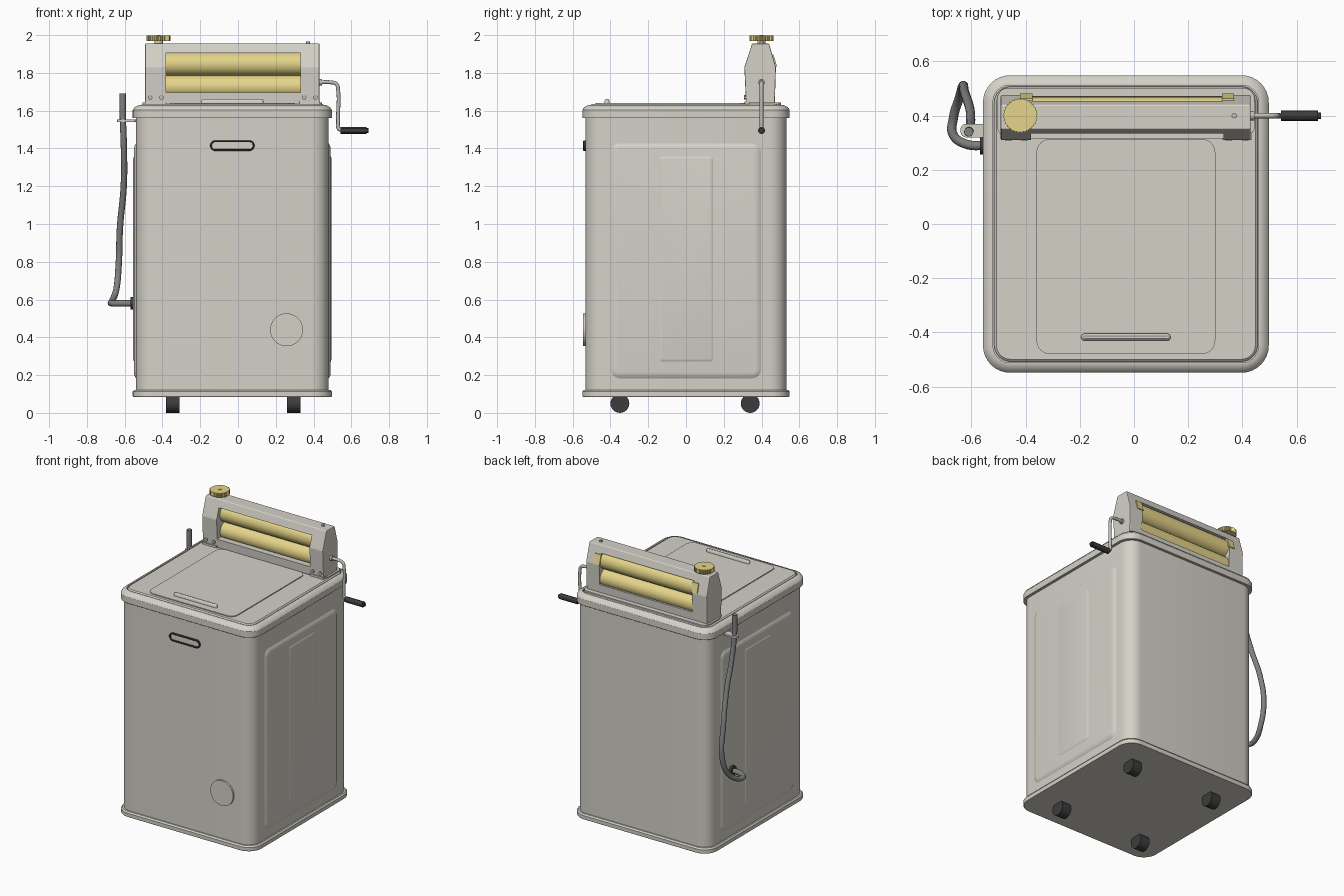
import bpy, bmesh, math
from mathutils import Matrix, Vector

if "Cube" in bpy.data.objects:
    bpy.data.objects.remove(bpy.data.objects["Cube"])


def material(name, r, g, b):
    m = bpy.data.materials.new(name)
    m.use_nodes = True
    m.diffuse_color = (r, g, b, 1)
    m.node_tree.nodes["Principled BSDF"].inputs["Base Color"].default_value = (r, g, b, 1)
    return m


ENAMEL = material("warm grey enamel", 0.66, 0.64, 0.575)
METAL = material("grey metal", 0.52, 0.51, 0.48)
YELLOW = material("pale yellow", 0.78, 0.66, 0.25)
HOSE = material("hose grey", 0.22, 0.22, 0.225)
BLACK = material("black rubber", 0.045, 0.045, 0.045)

# Local frames whose z axis points out of each face
UP = Matrix.Identity(4)
LEFT = Matrix(((0, 0, 1, 0), (1, 0, 0, 0), (0, 1, 0, 0), (0, 0, 0, 1)))
RIGHT = Matrix(((0, 0, -1, 0), (-1, 0, 0, 0), (0, 1, 0, 0), (0, 0, 0, 1)))
FRONT = Matrix(((1, 0, 0, 0), (0, 0, -1, 0), (0, 1, 0, 0), (0, 0, 0, 1)))


def finish(name, bm, mat, smooth=True):
    bmesh.ops.recalc_face_normals(bm, faces=bm.faces)
    mesh = bpy.data.meshes.new(name)
    bm.to_mesh(mesh)
    bm.free()
    ob = bpy.data.objects.new(name, mesh)
    bpy.context.collection.objects.link(ob)
    mesh.materials.append(mat)
    bpy.ops.object.select_all(action="DESELECT")
    ob.select_set(True)
    bpy.context.view_layer.objects.active = ob
    if smooth:
        bpy.ops.object.shade_smooth_by_angle(angle=math.radians(30))
    return ob


def loft(name, mat, center, size, radius, rings, frame=UP, closed=False):
    """Rounded rectangle swept through (inset, height) rings."""
    bm = bmesh.new()
    loops = []
    for inset, h in rings:
        hx, hy = size[0] / 2 - inset, size[1] / 2 - inset
        r = min(max(radius - inset, 0.004), hx, hy)
        loop = []
        for k, (sx, sy) in enumerate(((1, 1), (-1, 1), (-1, -1), (1, -1))):
            for i in range(9):
                a = math.pi / 2 * (k + i / 8)
                p = Vector((center[0] + sx * (hx - r) + r * math.cos(a),
                            center[1] + sy * (hy - r) + r * math.sin(a), h))
                loop.append(bm.verts.new(frame @ p))
        loops.append(loop)
    pairs = list(zip(loops, loops[1:]))
    if closed:
        pairs.append((loops[-1], loops[0]))
    else:
        bm.faces.new(loops[0][::-1])
        bm.faces.new(loops[-1])
    for a, b in pairs:
        for i in range(len(a)):
            j = (i + 1) % len(a)
            bm.faces.new((a[i], a[j], b[j], b[i]))
    return finish(name, bm, mat)


def rod(name, mat, start, end, radius, sides=24):
    a, b = Vector(start), Vector(end)
    d = b - a
    bm = bmesh.new()
    bmesh.ops.create_cone(bm, cap_ends=True, segments=sides, radius1=radius, radius2=radius,
                          depth=d.length, matrix=Matrix.Translation((a + b) / 2)
                          @ d.to_track_quat("Z", "Y").to_matrix().to_4x4())
    return finish(name, bm, mat)


def extrude_x(name, mat, profile, x0, x1, bevel=0.0):
    bm = bmesh.new()
    ends = [[bm.verts.new((x, y, z)) for y, z in profile] for x in (x0, x1)]
    bm.faces.new(ends[0])
    bm.faces.new(ends[1][::-1])
    for i in range(len(profile)):
        j = (i + 1) % len(profile)
        bm.faces.new((ends[0][i], ends[0][j], ends[1][j], ends[1][i]))
    if bevel:
        bmesh.ops.bevel(bm, geom=bm.edges[:], offset=bevel, segments=2, affect="EDGES", profile=0.5)
    return finish(name, bm, mat, False)


def tube(name, mat, points, radius):
    curve = bpy.data.curves.new(name, "CURVE")
    curve.dimensions = "3D"
    curve.bevel_depth = radius
    curve.bevel_resolution = 4
    curve.resolution_u = 8
    curve.use_fill_caps = True
    s = curve.splines.new("BEZIER")
    s.bezier_points.add(len(points) - 1)
    for bp, p in zip(s.bezier_points, points):
        bp.co = p
        bp.handle_left_type = bp.handle_right_type = "AUTO"
    curve.materials.append(mat)
    ob = bpy.data.objects.new(name, curve)
    bpy.context.collection.objects.link(ob)
    return ob


# Cabinet and base flange
CX = -0.03
loft("cabinet", ENAMEL, (CX, 0), (1.02, 1.065), 0.09, [(0, 0.10), (0, 1.58)])
loft("base_flange", ENAMEL, (CX, 0), (1.055, 1.098), 0.10,
     [(0.003, 0.085), (0, 0.09), (0, 0.112), (0.008, 0.122), (0.03, 0.122)])

# Top rim with narrow groove, deck, lid and rear deck
loft("top_rim", ENAMEL, (CX, 0), (1.055, 1.098), 0.10,
     [(0.002, 1.56), (0, 1.562), (0, 1.603), (0.01, 1.618), (0.03, 1.629),
      (0.037, 1.629), (0.037, 1.615)])
loft("deck", ENAMEL, (CX, 0), (0.972, 1.015), 0.06, [(0, 1.61), (0, 1.628), (0.008, 1.635)])
loft("lid", ENAMEL, (CX, -0.083), (0.66, 0.794), 0.05, [(0, 1.63), (0, 1.641)])
loft("rear_deck", ENAMEL, (CX, 0.411), (0.95, 0.182), 0.04, [(0, 1.63), (0, 1.642)])
loft("lid_handle", ENAMEL, (CX, -0.418), (0.33, 0.026), 0.013,
     [(0, 1.638), (0, 1.652), (0.004, 1.659), (0.009, 1.662)])

# Pressed side panels
for side, frame, out in (("left", LEFT, 0.51 + CX), ("right", RIGHT, 0.51 - CX)):
    loft(side + "_outer_panel", ENAMEL, (0, 0.805), (0.80, 1.25), 0.05,
         [(0, out - 0.002), (0.008, out + 0.003), (0.02, out + 0.009), (0.035, out + 0.011)], frame)
    loft(side + "_inner_panel", ENAMEL, (0, 0.815), (0.29, 1.09), 0.02,
         [(0, out + 0.009), (0.006, out + 0.013), (0.015, out + 0.015)], frame)

# Front grip slot and round filter cover
loft("grip_ring", BLACK, (-0.03, 1.415), (0.235, 0.056), 0.028,
     [(0, 0.525), (0, 0.541), (0.003, 0.544), (0.008, 0.544), (0.010, 0.525)], FRONT, True)
loft("grip_plate", ENAMEL, (-0.03, 1.415), (0.219, 0.040), 0.02, [(0, 0.52), (0, 0.535)], FRONT)
loft("filter_cover", ENAMEL, (0.257, 0.44), (0.174, 0.174), 0.087,
     [(0, 0.525), (0, 0.545)], FRONT)

# Wheels
for fx, x in (("right", -0.345), ("left", 0.295)):
    for fy, y in (("front", -0.35), ("back", 0.34)):
        rod(fx + "_" + fy + "_wheel", BLACK, (x - 0.035, y, 0.05), (x + 0.035, y, 0.05), 0.05)

# Wringer frame with a window cut right through it
window = extrude_x("window_cutter", METAL, [(0.2, 1.695), (0.2, 1.905), (0.6, 1.905), (0.6, 1.695)],
                   -0.38, 0.33)
window.hide_render = True
wringer = extrude_x("wringer_frame", ENAMEL,
                    [(0.318, 1.635), (0.309, 1.83), (0.35, 1.955), (0.44, 1.955),
                     (0.476, 1.83), (0.470, 1.635)], -0.492, 0.431, 0.005)
cut = wringer.modifiers.new("window", "BOOLEAN")
cut.object = window
cut.solver = "EXACT"
bpy.ops.object.modifier_apply(modifier=cut.name)
bpy.data.objects.remove(window)

# Rollers and their rear bearing tabs
rod("upper_roller", YELLOW, (-0.385, 0.408, 1.847), (0.335, 0.408, 1.847), 0.062, 32)
rod("lower_roller", YELLOW, (-0.385, 0.408, 1.727), (0.335, 0.408, 1.727), 0.06, 32)
for x0 in (-0.42, 0.325):
    extrude_x("bearing_tab", YELLOW,
              [(0.455, 1.835), (0.481, 1.835), (0.463, 1.898), (0.44, 1.898)], x0, x0 + 0.045)

# Hinge tabs and rivets
for x0 in (-0.49, 0.325):
    loft("hinge_tab", ENAMEL, (x0 + 0.055, 0.325), (0.11, 0.03), 0.005, [(0, 1.63), (0, 1.648)])
    for dx in (0.025, 0.085):
        rod("post_rivet", METAL, (x0 + dx, 0.325, 1.67), (x0 + dx, 0.308, 1.67), 0.012, 12)
rod("top_bolt", METAL, (0.37, 0.40, 1.95), (0.37, 0.40, 1.967), 0.01, 12)

# Pressure knob with a scalloped edge
rod("knob_stem", YELLOW, (-0.42, 0.40, 1.95), (-0.42, 0.40, 1.975), 0.022)
bm = bmesh.new()
TEETH = 32
ring = []
for i in range(TEETH * 2):
    a = math.pi * i / TEETH
    r = 0.064 if i % 2 else 0.06
    ring.append(bm.verts.new((-0.42 + r * math.cos(a), 0.40 + r * math.sin(a), 1.968)))
face = bm.faces.new(ring)
top = bmesh.ops.extrude_face_region(bm, geom=[face])["geom"]
bmesh.ops.translate(bm, verts=[v for v in top if isinstance(v, bmesh.types.BMVert)], vec=(0, 0, 0.029))
finish("pressure_knob", bm, YELLOW, False)
rod("knob_cap", YELLOW, (-0.42, 0.40, 1.99), (-0.42, 0.40, 2.0), 0.01, 12)

# Hand crank
rod("crank_hub", METAL, (0.42, 0.40, 1.75), (0.445, 0.40, 1.75), 0.017)
tube("crank_arm", METAL, [(0.43, 0.40, 1.75), (0.49, 0.40, 1.75), (0.522, 0.40, 1.74), (0.53, 0.40, 1.71),
                          (0.53, 0.40, 1.54), (0.533, 0.40, 1.505), (0.56, 0.40, 1.495)], 0.01)
rod("crank_grip", BLACK, (0.543, 0.40, 1.495), (0.68, 0.40, 1.495), 0.019, 12)
rod("crank_grip_end", BLACK, (0.68, 0.40, 1.495), (0.69, 0.40, 1.495), 0.012, 12)

# Drain hose, outlet collar and holding clip
tube("drain_hose", HOSE, [(-0.54, 0.29, 0.58), (-0.62, 0.295, 0.58), (-0.668, 0.33, 0.58), (-0.667, 0.39, 0.59),
                          (-0.645, 0.465, 0.65), (-0.632, 0.51, 0.78), (-0.625, 0.485, 0.98), (-0.605, 0.42, 1.2),
                          (-0.604, 0.36, 1.4), (-0.61, 0.34, 1.58), (-0.61, 0.34, 1.69)], 0.017)
rod("outlet_collar", BLACK, (-0.53, 0.29, 0.58), (-0.568, 0.29, 0.58), 0.033)
loft("hose_clip", ENAMEL, (-0.59, 0.345), (0.10, 0.05), 0.02, [(0, 1.54), (0, 1.552)])
